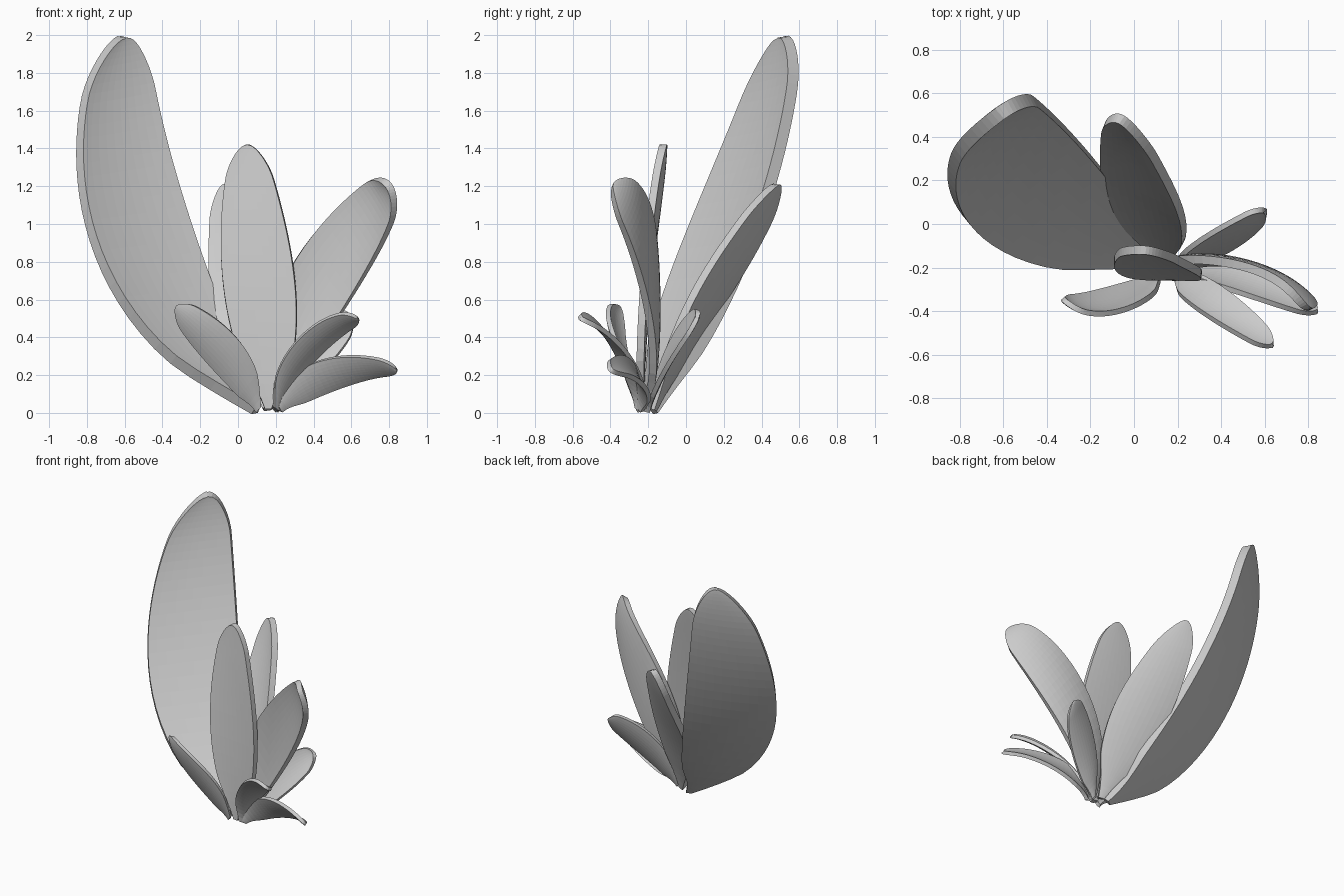
import bpy
from math import sqrt
from mathutils import Vector

cube = bpy.data.objects.get("Cube")
if cube:
    bpy.data.objects.remove(cube, do_unlink=True)

grey = bpy.data.materials.new("leaf_grey")
grey.use_nodes = True
GREY = (0.6, 0.6, 0.6, 1)
grey.diffuse_color = GREY
grey.node_tree.nodes["Principled BSDF"].inputs["Base Color"].default_value = GREY

ROWS, COLS, SHOULDER, STEM = 32, 10, 0.85, 0.22


def edge_point(points, t):
    """Cubic through four points at t = 0, 1/3, 2/3 and 1."""
    a, b, c, d = points
    s = 3 * t
    return (a * ((1 - s) * (2 - s) * (3 - s) / 6) + b * (s * (2 - s) * (3 - s) / 2)
            + c * (s * (s - 1) * (3 - s) / 2) + d * (s * (s - 1) * (s - 2) / 6))


def width_factor(t):
    """Pinched at the stem, rounded off at the tip."""
    k = max(0, (t - SHOULDER) / (1 - SHOULDER))
    s = min(1, t / STEM)
    return max(0.06, sqrt(max(0, 1 - k * k))) * (0.6 + 0.4 * s * s * (3 - 2 * s))


def leaf(name, base, tip, left, right, thickness, bow):
    """Curved slab spanned between two rim curves."""
    base, tip = Vector(base), Vector(tip)
    left, right = [Vector(p) for p in left], [Vector(p) for p in right]
    across = right[1] - left[1]
    foot = (right[0] - left[0]).normalized() * 0.03
    rims = ([base - foot, *left, tip - across * 0.24],
            [base + foot, *right, tip + across * 0.24])
    verts, faces = [], []
    for i in range(ROWS + 1):
        t = 1 - (1 - i / ROWS) ** 1.6
        lo, hi = (edge_point(r, t) for r in rims)
        half = (hi - lo) / 2 * width_factor(t)
        outward = (tip - base).cross(half).normalized()
        for j in range(COLS + 1):
            v = 2 * j / COLS - 1
            verts.append((lo + hi) / 2 + half * v + outward * (bow * half.length * (1 - v * v)))
    for i in range(ROWS):
        for j in range(COLS):
            a = i * (COLS + 1) + j
            faces.append((a, a + 1, a + COLS + 2, a + COLS + 1))
    mesh = bpy.data.meshes.new(name)
    mesh.from_pydata(verts, [], faces)
    mesh.materials.append(grey)
    obj = bpy.data.objects.new(name, mesh)
    bpy.context.collection.objects.link(obj)
    solid = obj.modifiers.new("slab", "SOLIDIFY")
    solid.thickness = thickness
    solid.offset = 0


# Large leaves
leaf("tall_back_leaf", (0.1, -0.18, 0.02), (-0.61, 0.51, 1.99),
     [(-0.57, -0.13, 0.53), (-0.83, 0.14, 1.23)],
     [(-0.12, 0.21, 0.6), (-0.355, 0.475, 1.31)], 0.065, 0.06)
leaf("back_leaf", (0.15, -0.18, 0.02), (-0.06, 0.48, 1.21),
     [(-0.1, 0.09, 0.44), (-0.15, 0.32, 0.8)],
     [(0.23, -0.03, 0.48), (0.17, 0.16, 0.83)], 0.045, 0.08)
leaf("centre_leaf", (0.16, -0.24, 0.02), (0.05, -0.12, 1.42),
     [(-0.05, -0.22, 0.5), (-0.09, -0.165, 0.98)],
     [(0.31, -0.235, 0.48), (0.255, -0.195, 0.98)], 0.04, 0.04)
leaf("side_leaf", (0.19, -0.22, 0.02), (0.8, -0.39, 1.2),
     [(0.22, -0.165, 0.65), (0.52, -0.2, 1.08)],
     [(0.45, -0.18, 0.38), (0.71, -0.27, 0.8)], 0.04, 0.1)

# Small outer leaves
leaf("small_front_right_leaf", (0.11, -0.25, 0.02), (-0.32, -0.35, 0.56),
     [(0.05, -0.35, 0.32), (-0.12, -0.41, 0.5)],
     [(-0.06, -0.28, 0.16), (-0.22, -0.32, 0.34)], 0.025, 0.15)
leaf("small_front_left_leaf", (0.2, -0.25, 0.02), (0.635, -0.555, 0.5),
     [(0.34, -0.25, 0.21), (0.52, -0.38, 0.39)],
     [(0.25, -0.36, 0.3), (0.43, -0.48, 0.48)], 0.025, 0.15)
leaf("small_back_left_leaf", (0.2, -0.2, 0.02), (0.6, 0.06, 0.51),
     [(0.27, -0.1, 0.33), (0.43, 0.0, 0.5)],
     [(0.38, -0.15, 0.15), (0.53, -0.06, 0.31)], 0.025, 0.15)
leaf("low_left_leaf", (0.22, -0.24, 0.02), (0.84, -0.4, 0.23),
     [(0.45, -0.2, 0.1), (0.68, -0.27, 0.18)],
     [(0.37, -0.28, 0.25), (0.62, -0.36, 0.3)], 0.025, 0.12)
